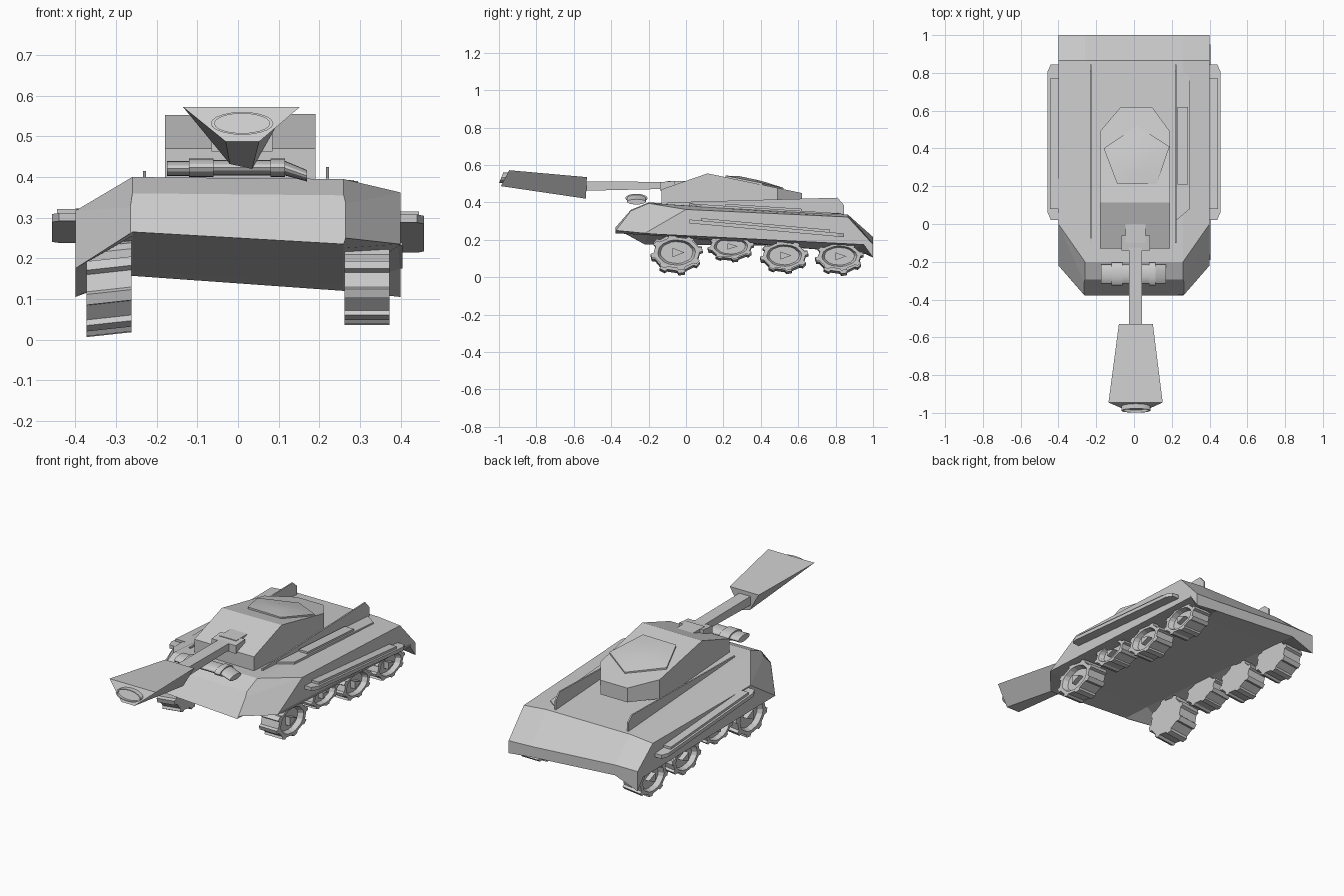
import bpy, bmesh
from math import sin, cos, pi

if "Cube" in bpy.data.objects:
    bpy.data.objects.remove(bpy.data.objects["Cube"])


def loft(name, rings, smooth=False):
    """Skin a list of equal-length point rings and cap both ends."""
    bm = bmesh.new()
    vs = [[bm.verts.new(p) for p in r] for r in rings]
    n = len(rings[0])
    for a, b in zip(vs, vs[1:]):
        for i in range(n):
            j = (i + 1) % n
            bm.faces.new((a[i], a[j], b[j], b[i]))
    bm.faces.new(vs[0])
    bm.faces.new(vs[-1])
    bmesh.ops.recalc_face_normals(bm, faces=bm.faces)
    me = bpy.data.meshes.new(name)
    bm.to_mesh(me)
    bm.free()
    ob = bpy.data.objects.new(name, me)
    bpy.context.collection.objects.link(ob)
    if smooth:
        for o in bpy.context.selected_objects:
            o.select_set(False)
        ob.select_set(True)
        bpy.context.view_layer.objects.active = ob
        bpy.ops.object.shade_smooth_by_angle()
    return ob


def side_prism(name, yz, x0, x1):
    return loft(name, [[(x, y, z) for y, z in yz] for x in (x0, x1)])


def slope_plank(name, xy, z0, slope, t):
    return loft(name, [[(x, y, z0 + slope * y + d) for x, y in xy] for d in (0, t)])


def rect(y, x0, x1, z0, z1):
    return [(x0, y, z0), (x1, y, z0), (x1, y, z1), (x0, y, z1)]


# Hull: half sections running deck edge, side top, side bottom, floor edge;
# "lift" raises the matching left-hand point, as the hull leans a little
stations = [
    [(.26, -.295, .355), (.265, -.31, .335), (.265, -.375, .25), (.26, -.378, .235)],
    [(.26, -.20, .395), (.40, .0, .362), (.40, -.22, .235), (.26, -.20, .225)],
    [(.26, .865, .335), (.40, .865, .322), (.40, .95, .175), (.26, .86, .135)],
    [(.26, 1.0, .18), (.40, 1.0, .175), (.40, 1.0, .105), (.26, 1.0, .12)],
]
lift = [[.005, -.01, .01, .03], [.005, -.045, -.06, .03],
        [0, 0, -.01, .035], [.035, .04, 0, .037]]
rings = []
for s, d in zip(stations, lift):
    left = [(-x, y, z + k) for (x, y, z), k in zip(s, d)]
    rings.append(s + left[::-1])
loft("hull", rings)

# Turret: vertical walls, sloped front, long sloped roof
plan = [(-.18, -.13, .47), (.19, -.13, .47), (.19, .115, .555), (.19, .49, .477),
        (.095, .62, .45), (-.07, .62, .45), (-.18, .49, .477), (-.18, .115, .552)]
turret = loft("turret", [[(x, y, .37) for x, y, z in plan], plan])
bm = bmesh.new()
bm.from_mesh(turret.data)
bm.verts.ensure_lookup_table()
bmesh.ops.connect_verts(bm, verts=[bm.verts[10], bm.verts[15]])
bm.to_mesh(turret.data)
bm.free()

# Five-sided hatch with a low dome
hatch = [(-.09, .215, .543), (.12, .21, .543), (.188, .41, .503),
         (.015, .52, .478), (-.16, .40, .505)]
loft("turret_hatch", [
    [(x, y, .45) for x, y, z in hatch], hatch,
    [(.015 + (x - .015) * .4, .33 + (y - .33) * .4, z * .4 + .323) for x, y, z in hatch]],
    smooth=True)

# Gun: mantlet, barrel, flared muzzle, muzzle ring
loft("gun_mantlet", [rect(-.14, -.065, .085, .463, .508),
                     rect(-.06, -.065, .085, .465, .515)])
loft("gun_socket", [rect(-.10, -.045, .06, .47, .515), rect(.03, -.045, .06, .47, .515)])
loft("gun_barrel", [rect(-.56, -.027, .042, .462, .513), rect(.02, -.027, .042, .475, .508)])
loft("gun_muzzle", [
    [(-.08, -.53, .535), (.10, -.53, .535), (.035, -.535, .42), (-.02, -.535, .432)],
    [(-.135, -.945, .572), (.152, -.945, .572), (.052, -.99, .487), (-.03, -.99, .487)]])


def oval_y(y, rx, rz, n=20):
    angles = [2 * pi * i / n for i in range(n)]
    return [(.01 + rx * cos(a), y + .4 * rz * sin(a), .532 + rz * sin(a)) for a in angles]


loft("muzzle_ring", [oval_y(-.94, .077, .028), oval_y(-.988, .077, .028),
                     oval_y(-.988, .068, .024), oval_y(-.975, .068, .024)], smooth=True)


# Cross tube floating below the barrel, stepped with a bent right end
def oval_x(x, cz, ry, rz, n=16):
    return [(x, -.265 + ry * cos(2 * pi * i / n), cz + rz * sin(2 * pi * i / n))
            for i in range(n)]


tube = [(-.175, .421, .05, .018), (-.12, .421, .05, .018), (-.12, .423, .06, .023),
        (-.06, .423, .06, .023), (-.06, .423, .05, .019), (.08, .423, .05, .019),
        (.08, .423, .06, .023), (.115, .423, .06, .023), (.115, .422, .05, .018),
        (.17, .403, .05, .014)]
loft("cross_tube", [oval_x(*t) for t in tube], smooth=True)

# Upright deck rails, rising away from the sloping deck
for name, x, top in (("deck_rail_right", .22, .425), ("deck_rail_left", -.23, .415)):
    side_prism(name, [(-.10, .37), (-.10, .40), (.81, top), (.845, .385), (.845, .32)],
               x - .004, x + .004)

# Stowage box on the right of the deck
slope_plank("deck_box_base", [(.225, .02), (.295, .08), (.295, .78), (.225, .83)],
            .365, -.065, .03)
slope_plank("deck_box_lid", [(.23, .21), (.285, .21), (.285, .62), (.23, .62)],
            .39, -.065, .016)

# Side sponsons, stepping out from the hull
for side, s, z, k in (("right", 1, .29, -.09), ("left", -1, .293, -.065)):
    slope_plank("sponson_" + side,
                [(s * x, y) for x, y in ((.38, .02), (.44, .02), (.457, .06), (.457, .81),
                                         (.44, .845), (.38, .845))], z, k, .02)
    slope_plank("sponson_rail_" + side,
                [(s * x, y) for x, y in ((.38, .08), (.445, .08), (.445, .77), (.38, .77))],
                z + .015, k, .018)
slope_plank("skirt_lip", [(.37, -.19), (.404, -.19), (.404, .95), (.37, .95)],
            .222, -.05, .008)

# Lugged oval wheels with a dished outer face and a three-sided hub
LUGS = 8


def wheel_ring(x, cy, cz, ry, rz, k=None):
    pts = []
    for i in range(LUGS):
        for da, f in ((-.22, .88), (-.15, 1), (.15, 1), (.22, .88)):
            a = 2 * pi * (i + .25 + da) / LUGS
            f = k or f
            pts.append((x, cy + ry * f * cos(a), cz + rz * f * sin(a)))
    return pts


wheels = [(-.05, .132, .14, .094), (.24, .165, .125, .066),
          (.525, .116, .13, .08), (.82, .112, .13, .076)]
for side, s in (("right", 1), ("left", -1)):
    for i, (cy, cz, ry, rz) in enumerate(wheels, 1):
        lean = 0
        if s < 0:
            rz += .018 if i in (1, 4) else .008
            cz = max(cz - .012, rz + .0005)
            lean = .012
        c = (cy, cz, ry, rz)
        loft(f"wheel_{side}_{i}", [
            wheel_ring(s * .262, cy, cz + lean, ry, rz), wheel_ring(s * .372, *c),
            wheel_ring(s * .372, *c, .72), wheel_ring(s * .345, *c, .62)])
        loft(f"wheel_hub_{side}_{i}", [
            [(s * x, cy + ry * .3 * cos(a), cz + rz * .3 * sin(a))
             for a in (0, 2 * pi / 3, 4 * pi / 3)] for x in (.34, .372)])
